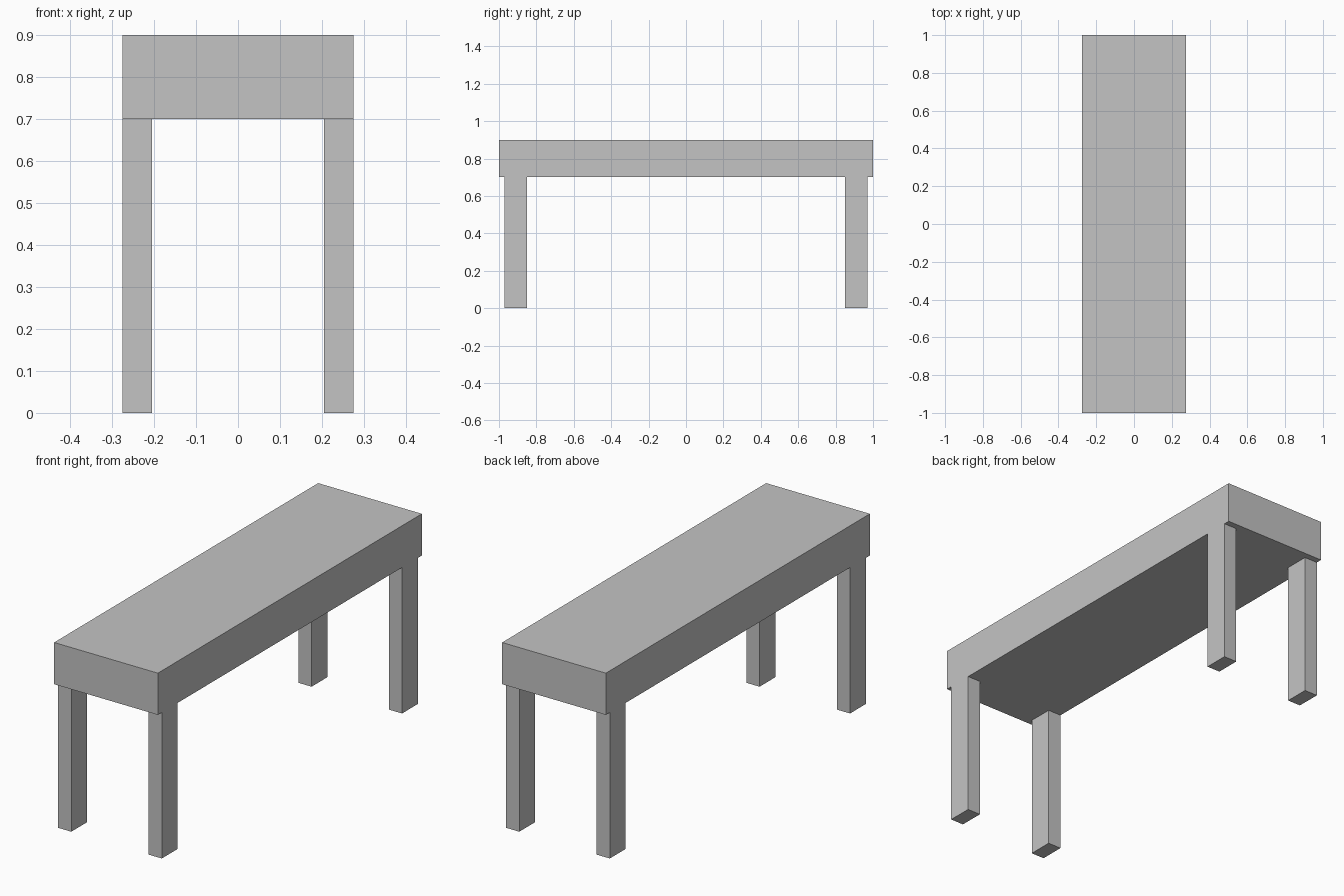
import bpy

# Remove the default cube only
old = bpy.data.objects.get("Cube")
if old:
    bpy.data.objects.remove(old, do_unlink=True)

# Single plain grey material
GREY = (0.55, 0.55, 0.55, 1.0)
grey = bpy.data.materials.new("plain_grey")
grey.use_nodes = True
grey.diffuse_color = GREY
for node in grey.node_tree.nodes:
    if node.type == 'BSDF_PRINCIPLED':
        node.inputs["Base Color"].default_value = GREY


def box(name, low, high):
    """Axis-aligned box between two corners."""
    bpy.ops.mesh.primitive_cube_add(size=1)
    obj = bpy.context.object
    obj.name = name
    for v in obj.data.vertices:
        v.co = [h if c > 0 else l for c, l, h in zip(v.co, low, high)]
    obj.data.materials.append(grey)
    return obj


HALF_WIDTH, HALF_LENGTH = 0.275, 1.0
LEG_TOP, TOTAL_HEIGHT = 0.7, 0.9
LEG_WIDTH, LEG_DEPTH, LEG_INSET = 0.07, 0.12, 0.03

# Thick bench top
box("bench_top", (-HALF_WIDTH, -HALF_LENGTH, LEG_TOP),
    (HALF_WIDTH, HALF_LENGTH, TOTAL_HEIGHT))

# Four legs, flush with the long sides and inset from the ends
leg_x = HALF_WIDTH - LEG_WIDTH / 2
leg_y = HALF_LENGTH - LEG_INSET - LEG_DEPTH / 2
for end, sy in (("front", -1), ("back", 1)):
    for side, sx in (("left", 1), ("right", -1)):
        x, y = sx * leg_x, sy * leg_y
        box(f"{end}_{side}_leg",
            (x - LEG_WIDTH / 2, y - LEG_DEPTH / 2, 0),
            (x + LEG_WIDTH / 2, y + LEG_DEPTH / 2, LEG_TOP))
